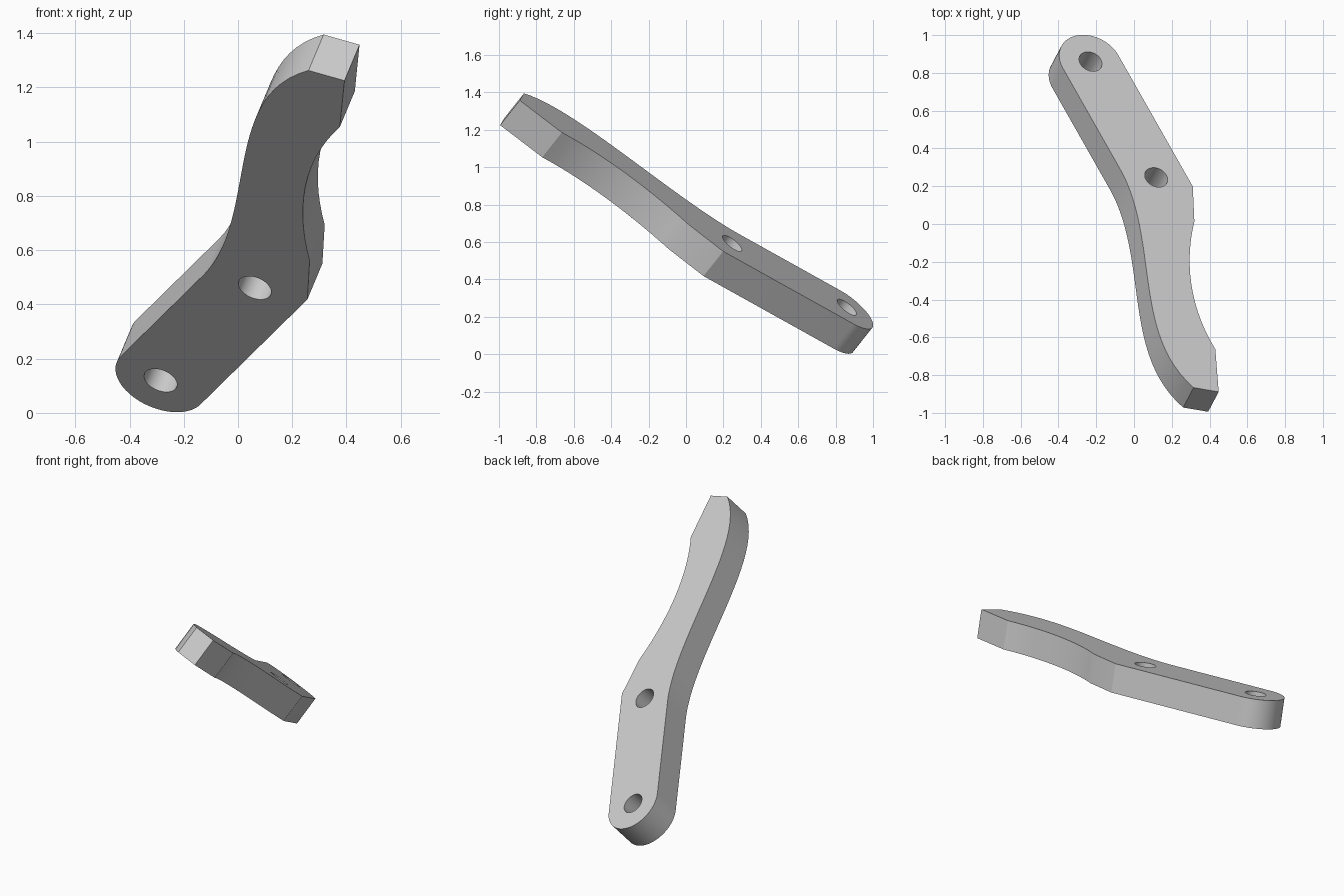
import bpy, bmesh, math
from mathutils import Vector, Matrix
from mathutils.geometry import interpolate_bezier

cube = bpy.data.objects.get("Cube")
if cube:
    bpy.data.objects.remove(cube, do_unlink=True)

THICKNESS = 0.178
END_RADIUS = 0.175
HOLE_RADIUS = 0.064
HOLE_SPACING = 0.783


def arc(cx, radius, start, end, steps):
    """Points on an arc about (cx, 0), angles in degrees."""
    angles = [math.radians(start + (end - start) * i / steps) for i in range(steps + 1)]
    return [(cx + radius * math.cos(a), radius * math.sin(a)) for a in angles]


def bezier(a, b, c, d, steps=14):
    pts = interpolate_bezier(*[Vector((*p, 0)) for p in (a, b, c, d)], steps + 1)
    return [(p.x, p.y) for p in pts]


def add_loop(bm, points):
    verts = [bm.verts.new((u, v, 0)) for u, v in points]
    return [bm.edges.new((verts[i - 1], verts[i])) for i in range(len(verts))]


# Lever outline: rounded end, straight arm, then a curved blade with a blunt tip
outline = arc(0, END_RADIUS, 90, 270, 32)
outline += bezier((0.70, -0.175), (0.90, -0.18), (1.12, -0.268), (1.32, -0.346))
outline += bezier((1.32, -0.346), (1.60, -0.455), (1.86, -0.555), (2.092, -0.456))[1:]
outline += [(2.152, -0.33)]
outline += bezier((1.893, -0.214), (1.60, -0.225), (1.32, -0.105), (1.10, 0.073))
outline += [(0.888, END_RADIUS)]

# Fill the outline around the two pivot holes and extrude to a plate
bm = bmesh.new()
edges = add_loop(bm, outline)
for centre in (0, HOLE_SPACING):
    edges += add_loop(bm, arc(centre, HOLE_RADIUS, 0, 360, 32)[:-1])
bmesh.ops.triangle_fill(bm, edges=edges, use_beauty=True, use_dissolve=False)
solid = bmesh.ops.extrude_face_region(bm, geom=bm.faces[:])
moved = [g for g in solid["geom"] if isinstance(g, bmesh.types.BMVert)]
bmesh.ops.translate(bm, verts=moved, vec=(0, 0, -THICKNESS))
bmesh.ops.recalc_face_normals(bm, faces=bm.faces[:])

# Tilt the plate into place
normal = Vector((0.42, 0.795, 1)).normalized()
along = Vector((0.444, -0.783, 0.436))
along = (along - normal * along.dot(normal)).normalized()
across = normal.cross(along)
frame = Matrix((along, across, normal)).transposed().to_4x4()
bm.transform(Matrix.Translation((-0.23, 0.86, 0.252)) @ frame)

mesh = bpy.data.meshes.new("lever_plate")
bm.to_mesh(mesh)
bm.free()
lever = bpy.data.objects.new("lever_plate", mesh)
bpy.context.collection.objects.link(lever)

# Plain grey finish
grey = bpy.data.materials.new("light_grey")
grey.use_nodes = True
colour = (0.6, 0.6, 0.6, 1)
grey.diffuse_color = colour
grey.node_tree.nodes["Principled BSDF"].inputs["Base Color"].default_value = colour
mesh.materials.append(grey)

# Smooth curved walls, crisp rims and corners
bpy.ops.object.select_all(action="DESELECT")
lever.select_set(True)
bpy.context.view_layer.objects.active = lever
bpy.ops.object.shade_smooth_by_angle(angle=math.radians(20))
